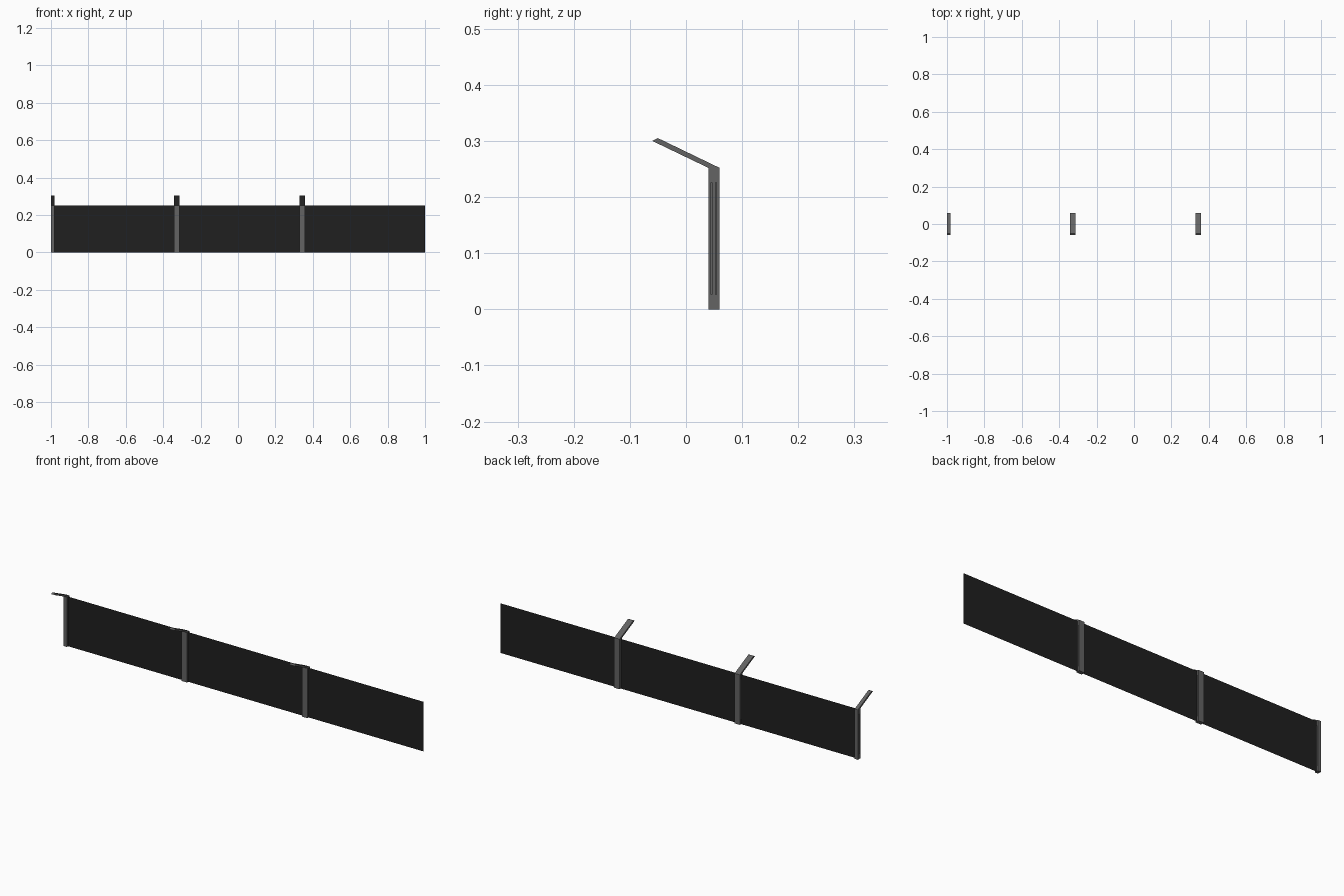
import bpy, bmesh

if "Cube" in bpy.data.objects:
    bpy.data.objects.remove(bpy.data.objects["Cube"])


def material(name, rgb):
    m = bpy.data.materials.new(name)
    m.diffuse_color = (*rgb, 1)
    m.use_nodes = True
    m.node_tree.nodes["Principled BSDF"].inputs["Base Color"].default_value = m.diffuse_color
    return m


GREY = material("post grey", (0.125, 0.125, 0.125))
DARK = material("dark sheet", (0.014, 0.014, 0.014))


def make(name, bm, mat):
    bmesh.ops.recalc_face_normals(bm, faces=bm.faces)
    me = bpy.data.meshes.new(name)
    bm.to_mesh(me)
    bm.free()
    me.materials.append(mat)
    ob = bpy.data.objects.new(name, me)
    bpy.context.collection.objects.link(ob)
    return ob


def prism(bm, profile, x0, x1):
    """Extrude a (y, z) profile along x."""
    f = bm.faces.new([bm.verts.new((x0, y, z)) for y, z in profile])
    r = bmesh.ops.extrude_face_region(bm, geom=[f])
    verts = [v for v in r["geom"] if isinstance(v, bmesh.types.BMVert)]
    bmesh.ops.translate(bm, verts=verts, vec=(x1 - x0, 0, 0))


def rect(y0, y1, z0, z1):
    return [(y0, z0), (y1, z0), (y1, z1), (y0, z1)]


# Sheet: a single thin surface running the full length
bm = bmesh.new()
bm.faces.new([bm.verts.new(p) for p in
              ((-1, 0.05, 0), (1, 0.05, 0), (1, 0.05, 0.25), (-1, 0.05, 0.25))])
make("fence_sheet", bm, DARK)

# Posts with slanted arms; the left post is cut off at the fence end
ARM = [(0.06, 0.252), (-0.05, 0.305), (-0.06, 0.30), (0.04, 0.252)]
for i, (x0, x1) in enumerate(((-1.0, -0.982), (-0.342, -0.313), (0.328, 0.358)), 1):
    bm = bmesh.new()
    prism(bm, rect(0.04, 0.06, 0, 0.252), x0, x1)
    post = make(f"post_{i}", bm, GREY)

    # Narrow slots down both sides of the post
    bm = bmesh.new()
    for y in (0.0455, 0.0535):
        for a, b in ((x0 - 0.01, x0 + 0.004), (x1 - 0.004, x1 + 0.01)):
            prism(bm, rect(y - 0.001, y + 0.001, 0.026, 0.226), a, b)
    cutter = make(f"slot_cutter_{i}", bm, DARK)
    cutter.hide_render = True
    cutter.hide_viewport = True
    cut = post.modifiers.new("slots", 'BOOLEAN')
    cut.operation = 'DIFFERENCE'
    cut.solver = 'EXACT'
    cut.object = cutter

    bm = bmesh.new()
    prism(bm, ARM, x0, x1)
    make(f"arm_{i}", bm, GREY)
